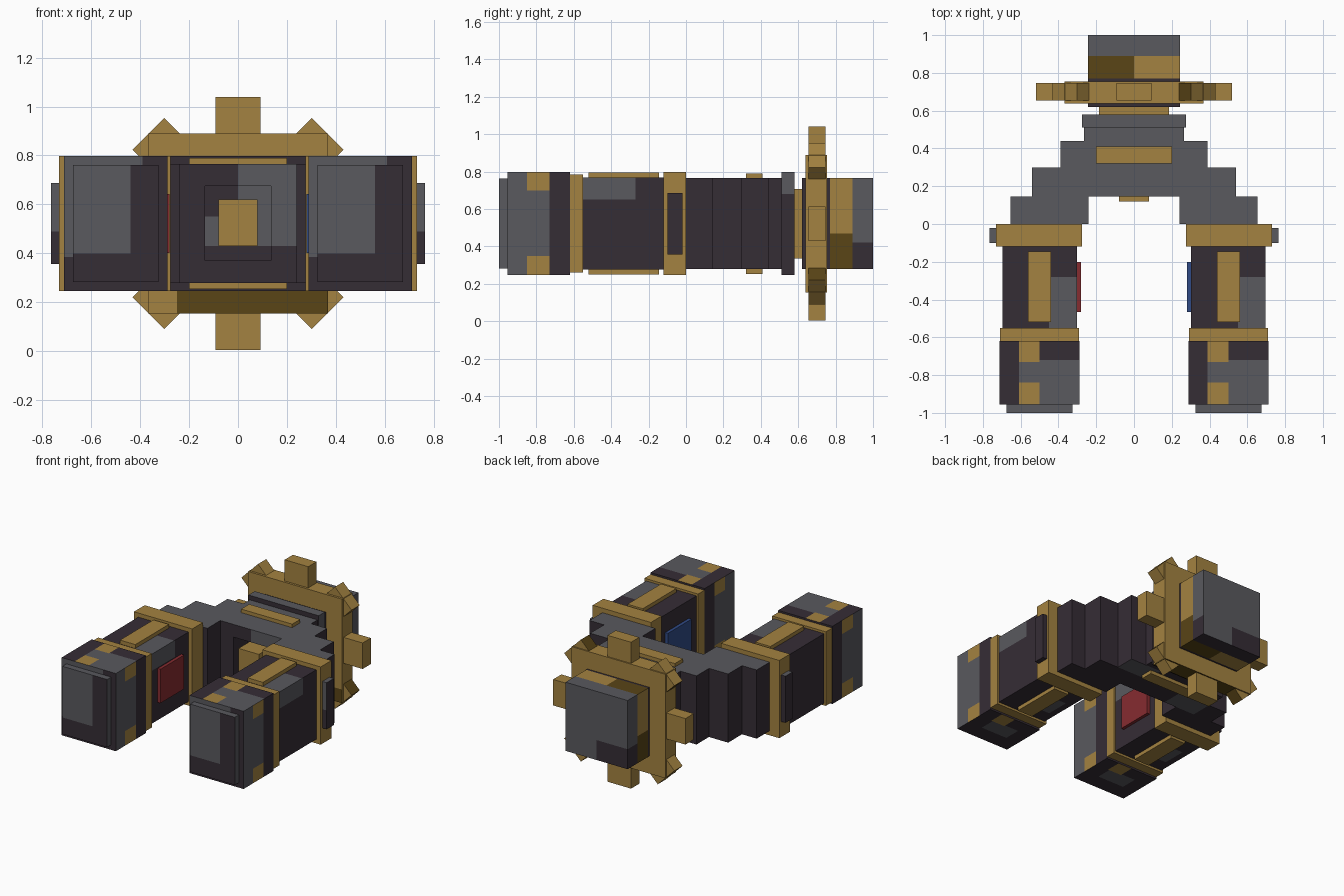
import bpy, bmesh, math
from mathutils import Vector, Matrix

default_cube = bpy.data.objects.get("Cube")
if default_cube:
    bpy.data.objects.remove(default_cube, do_unlink=True)


def make_material(name, red, green, blue):
    material = bpy.data.materials.new(name)
    material.use_nodes = True
    colour = (red, green, blue, 1)
    material.diffuse_color = colour
    material.node_tree.nodes["Principled BSDF"].inputs["Base Color"].default_value = colour
    return material


MATERIALS = [
    make_material("dark plum", .036, .026, .036),
    make_material("steel grey", .1, .1, .112),
    make_material("gold", .37, .225, .052),
    make_material("dark bronze", .1, .058, .008),
    make_material("red", .24, .025, .03),
    make_material("blue", .03, .07, .24),
]
DARK, GREY, GOLD, BRONZE, RED, BLUE = range(len(MATERIALS))


def paint(bm, direction, colour, a0=-9, a1=9, b0=-9, b1=9):
    """Cut a rectangle into the faces that look in one direction and colour it."""
    axis = "xyz".index(direction[1])
    normal = Vector()
    normal[axis] = 1 if direction[0] == "+" else -1
    others = [i for i in range(3) if i != axis]

    def facing():
        bm.normal_update()
        return [f for f in bm.faces if f.normal.dot(normal) > .99]

    for i, value in zip((others[0], others[0], others[1], others[1]), (a0, a1, b0, b1)):
        if abs(value) < 9:
            point, plane = Vector(), Vector()
            point[i], plane[i] = value, 1
            faces = facing()
            geometry = set(faces)
            for f in faces:
                geometry.update(f.edges, f.verts)
            bmesh.ops.bisect_plane(bm, geom=list(geometry), plane_co=point, plane_no=plane)
    for f in facing():
        c = f.calc_center_median()
        if a0 < c[others[0]] < a1 and b0 < c[others[1]] < b1:
            f.material_index = colour


def finish(name, bm, colour, patches=()):
    bmesh.ops.recalc_face_normals(bm, faces=bm.faces[:])
    for f in bm.faces:
        f.material_index = colour
    for patch in patches:
        paint(bm, *patch)
    mesh = bpy.data.meshes.new(name)
    bm.to_mesh(mesh)
    bm.free()
    for material in MATERIALS:
        mesh.materials.append(material)
    obj = bpy.data.objects.new(name, mesh)
    bpy.context.collection.objects.link(obj)
    return obj


def box(name, colour, x, y, z, patches=()):
    """Box from the (low, high) range along each axis."""
    bm = bmesh.new()
    ranges = (x, y, z)
    size = [high - low for low, high in ranges]
    middle = [(high + low) / 2 for low, high in ranges]
    bmesh.ops.create_cube(bm, size=1, matrix=Matrix.Translation(middle) @ Matrix.Diagonal((*size, 1)))
    return finish(name, bm, colour, patches)


def around(centre, half):
    return centre - half, centre + half


MID = .522

# Two arms with the same paint and mirrored fittings
for side, label, pole in ((1, "left", BLUE), (-1, "right", RED)):
    c = side * .5
    front_paint = [("-y", GREY, -9, c + .06, .4, 9)]
    box(label + "_tip_cap", DARK, around(c, .175), (-1, -.95), around(MID, .24),
        front_paint + [("+z", GREY), ("+x", GREY), ("-x", GREY)])
    block_paint = [
        ("-y", GREY, -9, c + .11, .385, 9),
        ("+z", GREY, c - .11, 9, -9, -.72),
        ("+z", GOLD, c - .11, c, -.73, 9),
        ("+z", GOLD, c - .11, c, -9, -.84),
        ("-z", GREY, c - .11, c + .1, -.84, -.72),
        ("-z", GOLD, c, c + .11, -.73, 9),
    ]
    for face in ("+x", "-x"):
        block_paint += [
            (face, GREY, -9, -.73),
            (face, GOLD, -.85, -.73, .7, 9),
            (face, GOLD, -.85, -.73, -9, .35),
        ]
    box(label + "_end_block", DARK, around(c, .212), (-.955, -.62), around(MID, .275), block_paint)
    box(label + "_front_band", GOLD, around(c, .21), (-.62, -.55), around(MID, .262))
    box(label + "_arm", DARK, around(c, .197), (-.55, -.12), around(MID, .246),
        [("+z", GREY, c + .05, 9, -9, -.28),
         ("-z", GREY, c - .15, c + .05, -.45, -.28),
         ("+x", GREY, -9, -.27, .65, 9)])
    box(label + "_arm_strip", GOLD, around(c, .06), (-.52, -.145), around(MID, .273))
    box(label + "_collar", GOLD, around(c + side * .003, .228), (-.12, 0), around(MID, .275))
    box(label + "_side_knob", DARK, around(side * .745, .02), (-.1, -.02), around(MID, .165),
        [("-y", GREY, -9, 9, .49, 9), ("+z", GREY)])
    box(label + "_pole_plate", pole, around(side * .295, .014), (-.465, -.2), around(MID, .12))

# Stepped bridge joining the arms, with a notch in its inner wall
half = [(.135, .3), (.135, .145), (.24, .145), (.24, 0), (.655, 0), (.655, .145),
        (.54, .145), (.54, .3), (.39, .3), (.39, .44), (.265, .44), (.265, .515)]
outline = half + [(-x, y) for x, y in reversed(half)]
bm = bmesh.new()
base = bm.faces.new([bm.verts.new((x, y, MID - .243)) for x, y in outline])
top = bmesh.ops.extrude_face_region(bm, geom=[base])["geom"]
bmesh.ops.translate(bm, vec=(0, 0, .486), verts=[v for v in top if isinstance(v, bmesh.types.BMVert)])
finish("stepped_bridge", bm, DARK, [
    ("+z", GREY),
    ("-y", GREY, 0, .24, .43, 9),
    ("-y", GREY, -.135, .001, .43, .55),
    ("-z", GREY, -.39, -.14, .145, .3),
    ("-z", GREY, .14, .39, .3, .44),
])

# Notch fittings
for label, z, patches in (("upper", (.675, .765), [("-y", GREY, 0), ("+z", GREY)]),
                          ("lower", (.279, .37), [])):
    box(label + "_notch_jaw", DARK, (-.135, .135), (.145, .305), z, patches)
box("notch_stud", GOLD, (-.08, .08), (.12, .3), (.43, .62))

# Parts between the bridge and the cog
box("bridge_strap", GOLD, (-.2, .2), (.32, .41), around(MID, .268))
box("bridge_flange", DARK, (-.275, .275), (.51, .58), around(MID, .275),
    [("+z", GREY), ("+x", GREY, -9, 9, .68, 9)])
box("neck", GOLD, (-.185, .185), (.57, .63), around(MID, .186))

# Cog: square plate and eight teeth
box("cog_plate", GOLD, (-.368, .368), (.638, .755), around(MID, .368),
    [("-y", BRONZE, -.25, 9, -9, .25), ("-z", BRONZE, -.25)])
for i in range(8):
    tooth = box("cog_tooth", GOLD, (-.092, .092), (-.046, .046), (.3, .518),
                [("-x", BRONZE)] if i % 2 else [])
    tooth.location = (0, .7, MID)
    tooth.rotation_euler.y = math.radians(45 * i)

# Rear block with a checkered band
rear_paint = [
    ("+y", GREY, -9, 9, .42, 9),
    ("+y", GREY, 0, 9, -9, .43),
    ("+z", GREY, -9, 9, .89, 9),
    ("+z", BRONZE, -9, 0, .77, .89),
    ("+z", GOLD, 0, 9, .77, .89),
    ("-z", GOLD, -9, 0, .77, .89),
    ("-z", BRONZE, 0, 9, .77, .89),
]
for face in ("+x", "-x"):
    rear_paint += [
        (face, GREY, .89, 9, .42, 9),
        (face, GOLD, .77, .89, .47, 9),
        (face, BRONZE, .77, .89, -9, .47),
    ]
box("rear_block", DARK, (-.243, .243), (.62, 1), around(MID, .243), rear_paint)
